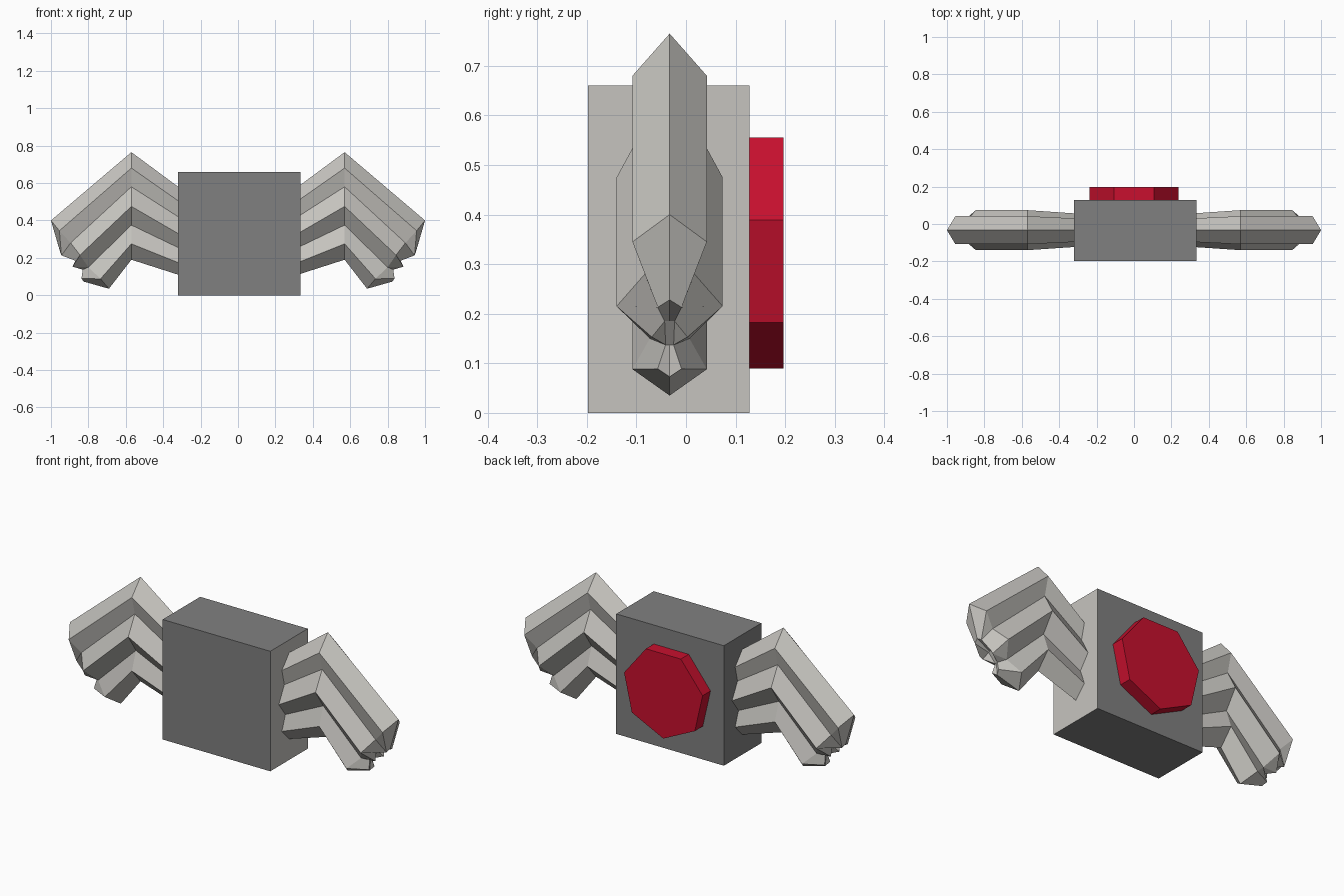
import bpy, bmesh, math

if "Cube" in bpy.data.objects:
    bpy.data.objects.remove(bpy.data.objects["Cube"])


def lin(c):
    c /= 255
    return c / 12.92 if c <= 0.04045 else ((c + 0.055) / 1.055) ** 2.4


def material(name, r, g, b):
    m = bpy.data.materials.new(name)
    m.diffuse_color = (lin(r), lin(g), lin(b), 1)
    m.use_nodes = True
    m.node_tree.nodes["Principled BSDF"].inputs["Base Color"].default_value = m.diffuse_color
    return m


def make_object(name, bm, mats):
    me = bpy.data.meshes.new(name)
    bm.to_mesh(me)
    bm.free()
    for m in mats:
        me.materials.append(m)
    ob = bpy.data.objects.new(name, me)
    bpy.context.collection.objects.link(ob)
    return ob


grey = material("mid_grey", 128, 128, 128)
pale = material("pale_grey", 198, 196, 191)
red = material("red", 200, 16, 46)

# body block: grey, with a pale right side
bm = bmesh.new()
bmesh.ops.create_cube(bm, size=1)
for v in bm.verts:
    v.co.x = -0.32 if v.co.x < 0 else 0.335
    v.co.y = -0.198 if v.co.y < 0 else 0.128
    v.co.z = 0 if v.co.z < 0 else 0.66
bm.normal_update()
for f in bm.faces:
    f.material_index = 1 if f.normal.x > 0.5 else 0
make_object("body", bm, [grey, pale])

# seven-sided red button on the back, flat edge up
bm = bmesh.new()
R, CZ = 0.245, 0.335
ring = []
for i in range(7):
    a = math.pi / 2 + math.pi / 7 + i * 2 * math.pi / 7
    ring.append(bm.verts.new((R * math.cos(a), 0.128, CZ + R * math.sin(a))))
base = bm.faces.new(ring)
ext = bmesh.ops.extrude_face_region(bm, geom=[base], use_keep_orig=True)
for v in ext["geom"]:
    if isinstance(v, bmesh.types.BMVert):
        v.co.y = 0.197
bmesh.ops.recalc_face_normals(bm, faces=bm.faces)
make_object("back_button", bm, [red])

# wings: one quarter (right wing, back half), mirrored in x and y
bm = bmesh.new()
half = [0, 0.075, 0.05, 0.107, 0.04, 0.075, 0]          # half thickness, top to bottom
root_z = [0.58, 0.505, 0.42, 0.33, 0.255, 0.175, 0.11]
bend_z = [0.765, 0.68, 0.58, 0.475, 0.375, 0.275, 0.19]
end_xz = [(1.0, 0.40), (0.955, 0.345), (0.895, 0.28), (0.845, 0.215),
          (0.80, 0.15), (0.735, 0.088), (0.69, 0.035)]
root = [bm.verts.new((0.32, h * 0.84, z)) for h, z in zip(half, root_z)]
bend = [bm.verts.new((0.57, h, z)) for h, z in zip(half, bend_z)]
end = [bm.verts.new((x, h, z)) for h, (x, z) in zip(half, end_xz)]
for a, b in ((root, bend), (bend, end)):
    for i in range(6):
        bm.faces.new((a[i], b[i], b[i + 1], a[i + 1]))

# pointed feather tips closing the wing end
t0, t1, t2, t3, t4, t5, t6, c2, c4 = [bm.verts.new(p) for p in (
    (0.95, 0, 0.228), (0.944, 0.024, 0.213), (0.87, 0.01, 0.185),
    (0.885, 0.036, 0.153), (0.83, 0.008, 0.137), (0.837, 0.024, 0.089),
    (0.825, 0, 0.073), (0.87, 0, 0.185), (0.83, 0, 0.137))]
e = end
for f in ((e[0], t0, t1, e[1]), (e[1], t1, e[2]), (e[2], t1, t2, t3, e[3]),
          (e[3], t3, e[4]), (e[4], t3, t4), (t2, t4, t3),
          (e[4], t4, t5, e[5]), (e[5], t5, t6, e[6]),
          (t0, c2, t2, t1), (c2, c4, t4, t2), (c4, t6, t5, t4)):
    bm.faces.new(f)
wings = make_object("wings", bm, [pale])
wings.location.y = -0.033
mod = wings.modifiers.new("mirror", 'MIRROR')
mod.use_axis = (True, True, False)
